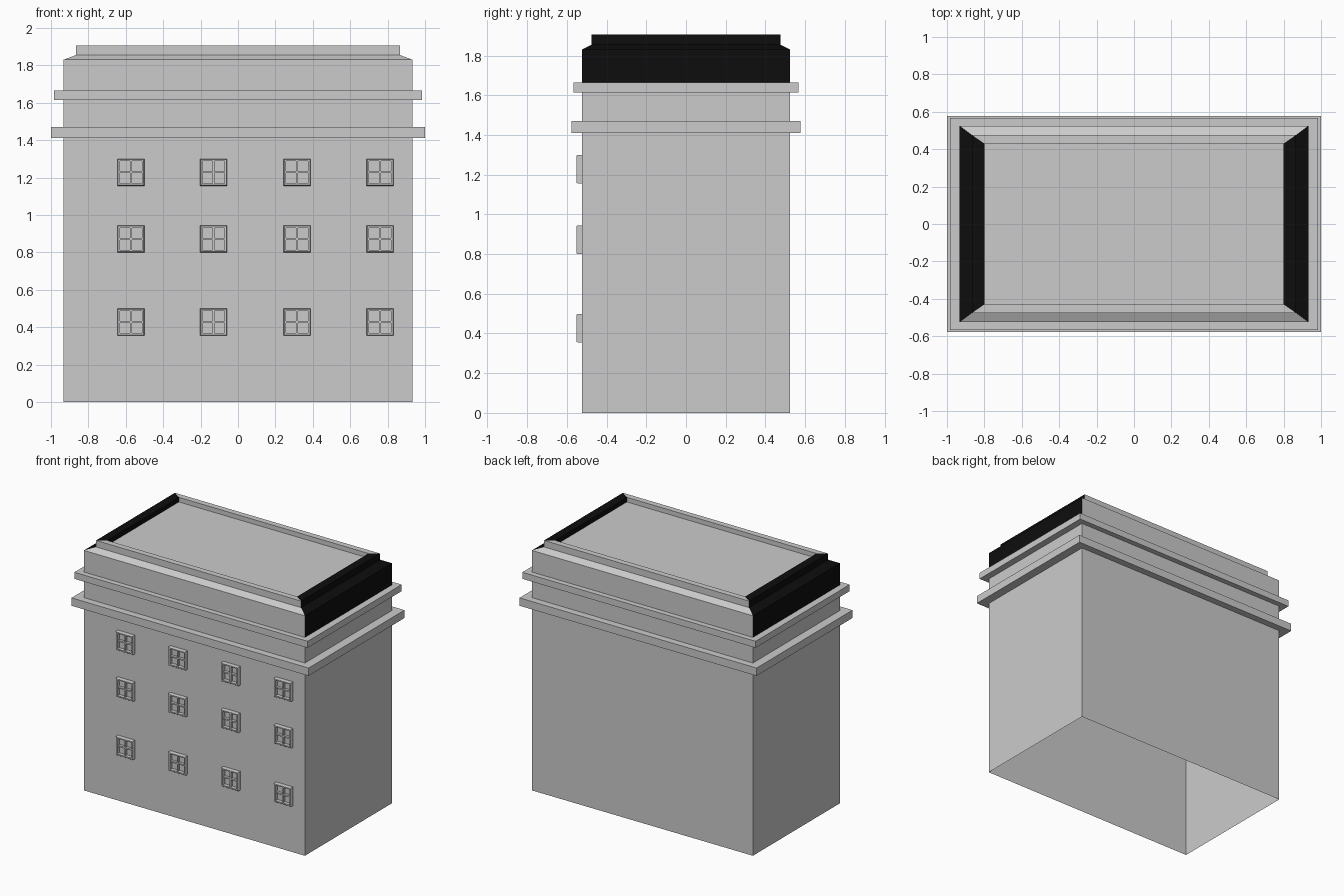
import bpy, bmesh

if "Cube" in bpy.data.objects:
    bpy.data.objects.remove(bpy.data.objects["Cube"])


def material(name, value):
    m = bpy.data.materials.new(name)
    m.diffuse_color = (value, value, value, 1)
    m.use_nodes = True
    m.node_tree.nodes["Principled BSDF"].inputs["Base Color"].default_value = m.diffuse_color
    return m


GREY = material("stone grey", 0.6)
BLACK = material("roof black", 0.004)


def finish(name, bm, mats):
    me = bpy.data.meshes.new(name)
    bm.to_mesh(me)
    bm.free()
    for m in mats:
        me.materials.append(m)
    ob = bpy.data.objects.new(name, me)
    bpy.context.collection.objects.link(ob)
    return ob


def loft(bm, rings, place=lambda u, v, w: (u, v, w), cap=False):
    """Join rectangles given as (half width, half depth, height)."""
    prev = None
    for a, b, h in rings:
        ring = [bm.verts.new(place(u, v, h))
                for u, v in ((-a, -b), (a, -b), (a, b), (-a, b))]
        if prev:
            for i in range(4):
                j = (i + 1) % 4
                bm.faces.new((prev[i], prev[j], ring[j], ring[i]))
        prev = ring
    if cap:
        bm.faces.new(prev)


BX, BY = 0.932, 0.525

# Main walls, open underneath
bm = bmesh.new()
loft(bm, [(BX, BY, 0), (BX, BY, 1.665)])
finish("walls", bm, [GREY])

# Parapet with sloped shoulder, rim and sunken roof; both ends are black
bm = bmesh.new()
loft(bm, [(BX, BY, 1.665), (BX, BY, 1.83), (0.865, 0.475, 1.855),
          (0.865, 0.475, 1.905), (0.80, 0.43, 1.905), (0.80, 0.43, 1.87)], cap=True)
bm.normal_update()
for f in bm.faces:
    if abs(f.calc_center_median().x) > 0.7:
        f.material_index = 1
finish("parapet_roof", bm, [GREY, BLACK])

# Two cornice bands
for name, x, y, z0, z1 in (("lower_cornice", 1.0, 0.578, 1.41, 1.47),
                           ("upper_cornice", 0.984, 0.566, 1.615, 1.665)):
    bm = bmesh.new()
    loft(bm, [(BX, BY, z0), (x, y, z0), (x, y, z1), (BX, BY, z1)])
    finish(name, bm, [GREY])

# Front windows: chamfered frame with crossed glazing bars
for row, z in enumerate((0.427, 0.872, 1.228)):
    for col, x in enumerate((-0.573, -0.13, 0.316, 0.76)):
        def place(u, v, w, x=x, z=z):
            return (x + u, -w, z + v)
        bm = bmesh.new()
        loft(bm, [(0.072, 0.072, BY), (0.072, 0.072, 0.546), (0.068, 0.068, 0.552),
                  (0.059, 0.059, 0.552), (0.059, 0.059, BY)], place)
        for a, b in ((0.005, 0.059), (0.059, 0.005)):
            loft(bm, [(a, b, BY), (a, b, 0.545)], place, cap=True)
        finish(f"window_{row + 1}_{col + 1}", bm, [GREY])
